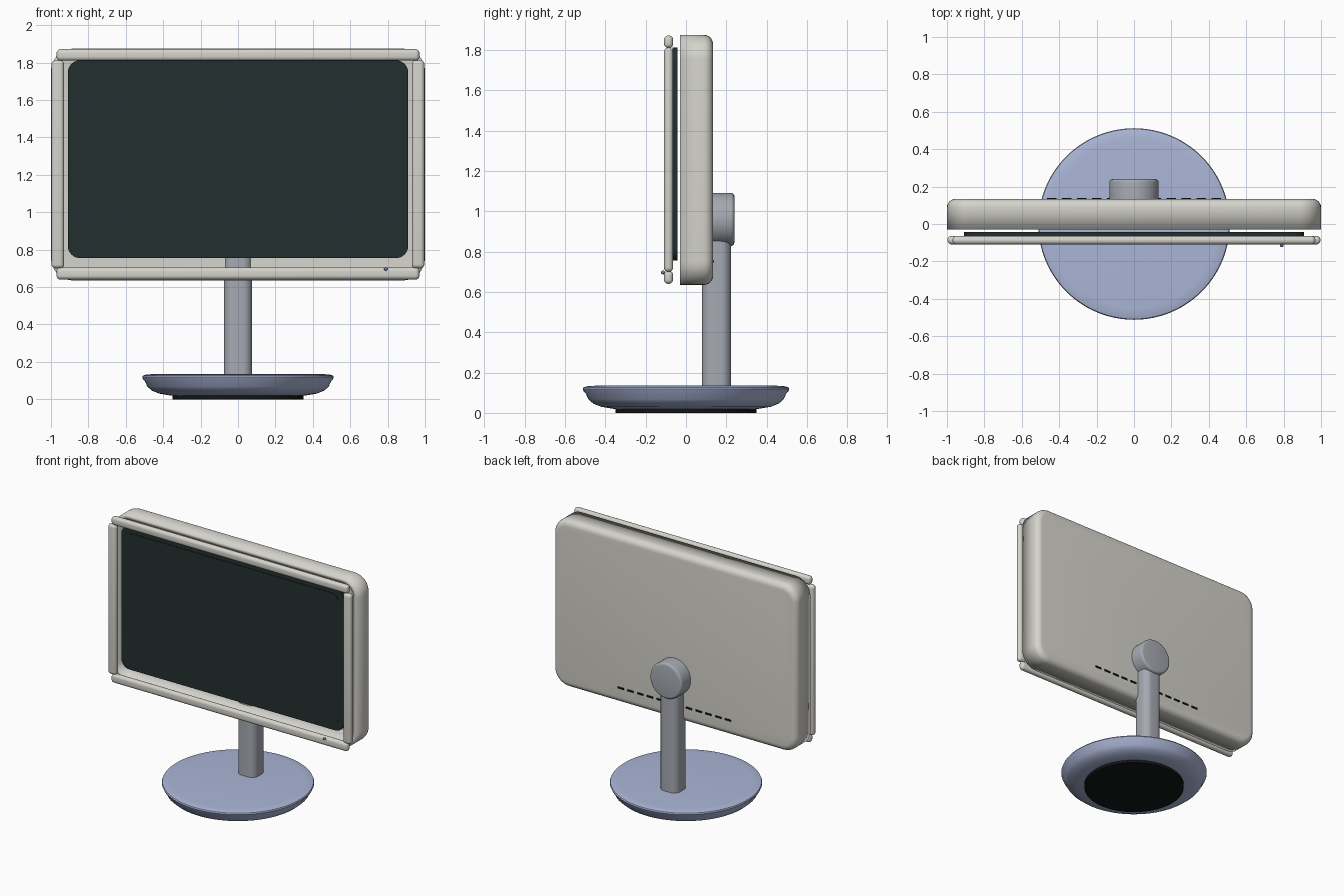
import bpy, bmesh, math
from mathutils import Matrix, Vector

default = bpy.data.objects.get("Cube")
if default:
    bpy.data.objects.remove(default, do_unlink=True)


def material(name, rgb):
    m = bpy.data.materials.new(name)
    m.use_nodes = True
    m.diffuse_color = (*rgb, 1)
    m.node_tree.nodes["Principled BSDF"].inputs["Base Color"].default_value = (*rgb, 1)
    return m


CREAM = material("warm_white", (0.66, 0.65, 0.60))
GREY = material("stand_grey", (0.38, 0.40, 0.44))
BLUE = material("base_blue", (0.41, 0.47, 0.68))
GLASS = material("screen_dark", (0.016, 0.028, 0.028))
BLACK = material("rubber_black", (0.006, 0.008, 0.008))
LED = material("indicator_blue", (0.15, 0.19, 0.40))


def finish(name, bm, mat):
    """Turn a bmesh into a smooth-shaded object."""
    bmesh.ops.recalc_face_normals(bm, faces=bm.faces)
    mesh = bpy.data.meshes.new(name)
    bm.to_mesh(mesh)
    bm.free()
    mesh.materials.append(mat)
    ob = bpy.data.objects.new(name, mesh)
    bpy.context.collection.objects.link(ob)
    bpy.ops.object.select_all(action="DESELECT")
    ob.select_set(True)
    bpy.context.view_layer.objects.active = ob
    bpy.ops.object.shade_smooth_by_angle(angle=math.radians(35))
    return ob


def box(lo, hi):
    lo, hi = Vector(lo), Vector(hi)
    bm = bmesh.new()
    bmesh.ops.create_cube(bm, size=1, matrix=Matrix.Translation((lo + hi) / 2)
                          @ Matrix.Diagonal((*(hi - lo), 1)))
    return bm


def bevel(bm, edges, radius, segments=6):
    bmesh.ops.bevel(bm, geom=list(edges), offset=radius, segments=segments,
                    profile=0.5, affect="EDGES", clamp_overlap=True)


def edges_along(bm, axis):
    """Edges running parallel to one axis."""
    return [e for e in bm.edges
            if abs((e.verts[0].co - e.verts[1].co).normalized()[axis]) > 0.99]


def rim(bm, axis, value):
    """Edges lying in the plane where the axis coordinate equals value."""
    return [e for e in bm.edges if all(abs(v.co[axis] - value) < 1e-4 for v in e.verts)]


def lathe(name, profile, mat, steps=96):
    bm = bmesh.new()
    verts = [bm.verts.new((r, 0, z)) for r, z in profile]
    edges = [bm.edges.new(p) for p in zip(verts, verts[1:])]
    bmesh.ops.spin(bm, geom=verts + edges, cent=(0, 0, 0), axis=(0, 0, 1),
                   angle=math.tau, steps=steps)
    bmesh.ops.remove_doubles(bm, verts=bm.verts, dist=1e-5)
    return finish(name, bm, mat)


# Rear housing: rounded shell, open at the front
bm = box((-1, -0.03, 0.635), (1, 0.134, 1.875))
bevel(bm, edges_along(bm, 1), 0.12, 8)
bevel(bm, rim(bm, 1, 0.134), 0.045)
front = [f for f in bm.faces if f.calc_center_median().y < -0.029]
bmesh.ops.recalc_face_normals(bm, faces=bm.faces)
bmesh.ops.delete(bm, geom=front, context="FACES_ONLY")
housing = finish("rear_housing", bm, CREAM)
shell = housing.modifiers.new("wall", "SOLIDIFY")
shell.thickness, shell.offset, shell.use_even_offset = 0.03, -1, True

# Front frame: four rounded bars
bars = {
    "frame_top": ((-0.97, 1.81), (0.97, 1.872)),
    "frame_bottom": ((-0.97, 0.64), (0.97, 0.705)),
    "frame_right": ((-0.997, 0.70), (-0.93, 1.812)),
    "frame_left": ((0.93, 0.70), (0.997, 1.812)),
}
for name, (lo, hi) in bars.items():
    bm = box((lo[0], -0.109, lo[1]), (hi[0], -0.064, hi[1]))
    bevel(bm, bm.edges, 0.021, 5)
    finish(name, bm, CREAM)

# Screen: dark panel with a slightly raised glass plate
bm = box((-0.91, -0.066, 0.755), (0.91, -0.042, 1.812))
bevel(bm, edges_along(bm, 1), 0.065, 8)
finish("screen_panel", bm, GLASS)
bm = box((-0.868, -0.070, 0.798), (0.868, -0.064, 1.768))
bevel(bm, edges_along(bm, 1), 0.05, 8)
finish("screen_glass", bm, GLASS)

# Indicator light on the lower bar
bm = bmesh.new()
bmesh.ops.create_uvsphere(bm, u_segments=16, v_segments=8, radius=0.01,
                          matrix=Matrix.Translation((0.79, -0.114, 0.697)))
finish("indicator_light", bm, LED)

# Row of vent slots across the back
for i in range(12):
    x = -0.44 + 0.08 * i
    bm = box((x - 0.025, 0.132, 0.745), (x + 0.025, 0.14, 0.757))
    finish(f"vent_slot_{i + 1}", bm, BLACK)

# Stand: rounded neck and round hinge hub
bm = box((-0.075, 0.079, 0.12), (0.075, 0.223, 0.92))
bevel(bm, edges_along(bm, 2), 0.05, 8)
finish("stand_neck", bm, GREY)

bm = bmesh.new()
bmesh.ops.create_cone(bm, cap_ends=True, segments=64, radius1=0.132, radius2=0.132, depth=0.12,
                      matrix=Matrix.Translation((0, 0.18, 0.96)) @ Matrix.Rotation(math.pi / 2, 4, "X"))
bevel(bm, rim(bm, 1, 0.24), 0.018, 4)
finish("hinge_hub", bm, GREY)

# Dish-shaped base and its rubber foot
lathe("stand_base", [(0, 0.02), (0.36, 0.02), (0.42, 0.03), (0.46, 0.046), (0.485, 0.068),
                     (0.497, 0.095), (0.508, 0.108), (0.512, 0.118), (0.508, 0.127),
                     (0.49, 0.132), (0.45, 0.135), (0, 0.135)], BLUE)
lathe("rubber_foot", [(0, 0), (0.35, 0), (0.35, 0.022), (0, 0.022)], BLACK)
